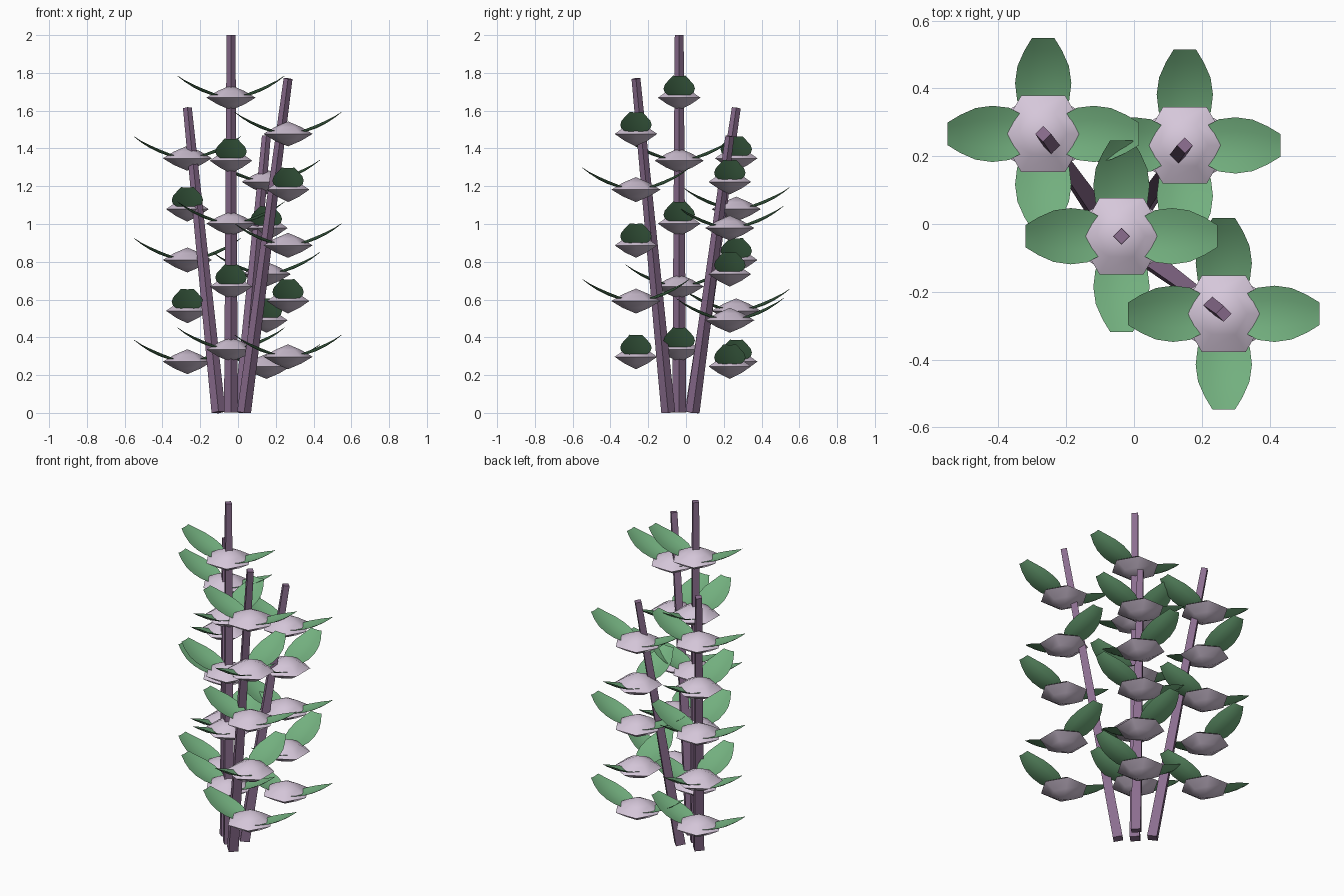
import bpy, bmesh, math
from mathutils import Vector, Matrix

if "Cube" in bpy.data.objects:
    bpy.data.objects.remove(bpy.data.objects["Cube"])


def material(name, rgb):
    m = bpy.data.materials.new(name)
    m.diffuse_color = (*rgb, 1)
    m.use_nodes = True
    m.node_tree.nodes["Principled BSDF"].inputs["Base Color"].default_value = m.diffuse_color
    return m


STEM = material("stem_purple", (0.26, 0.155, 0.275))
BUD = material("bud_lilac", (0.67, 0.57, 0.70))
LEAF = material("leaf_green", (0.17, 0.43, 0.21))


def finish(name, bm, mat, angle):
    bmesh.ops.recalc_face_normals(bm, faces=bm.faces) if mat != LEAF else None
    me = bpy.data.meshes.new(name)
    bm.to_mesh(me)
    bm.free()
    me.materials.append(mat)
    ob = bpy.data.objects.new(name, me)
    bpy.context.collection.objects.link(ob)
    bpy.ops.object.select_all(action='DESELECT')
    bpy.context.view_layer.objects.active = ob
    ob.select_set(True)
    bpy.ops.object.shade_smooth_by_angle(angle=math.radians(angle))
    return ob


# Tapered four-sided stem from base to tip
def stem(name, base, tip):
    b, t = Vector(base), Vector(tip)
    axis = t - b
    rot = Vector((0, 0, 1)).rotation_difference(axis).to_matrix().to_4x4()
    bm = bmesh.new()
    bmesh.ops.create_cone(bm, cap_ends=True, segments=4, radius1=0.037,
                          radius2=0.0235, depth=axis.length,
                          matrix=Matrix.Translation((b + t) / 2) @ rot)
    finish(name, bm, STEM, 30)


# Six-sided flattened bud, pointed above and below
def add_bud(bm, mat):
    rings = [[bm.verts.new(mat @ Vector((r * math.cos(k * math.pi / 3),
                                         r * math.sin(k * math.pi / 3), z)))
              for k in range(6)]
             for r, z in ((0.07, -0.036), (0.13, 0), (0.07, 0.036))]
    bottom = bm.verts.new(mat @ Vector((0, 0, -0.066)))
    top = bm.verts.new(mat @ Vector((0, 0, 0.066)))
    for k in range(6):
        n = (k + 1) % 6
        bm.faces.new((bottom, rings[0][n], rings[0][k]))
        for lo, hi in zip(rings, rings[1:]):
            bm.faces.new((lo[k], lo[n], hi[n], hi[k]))
        bm.faces.new((rings[2][k], rings[2][n], top))


# Cupped, upward-curving leaf blade: (distance, half width)
BLADE = [(0.03, 0.025), (0.065, 0.058), (0.10, 0.077), (0.15, 0.083),
         (0.20, 0.076), (0.245, 0.056), (0.283, 0.033)]


def add_leaf(bm, mat):
    rows = []
    for r, w in BLADE:
        z = 0.114 * (r / 0.283) ** 2.1
        rows.append([bm.verts.new(mat @ Vector(
            (r, s * w, z + 0.018 * (s * w / 0.083) ** 2)))
            for s in (-1, -0.5, 0, 0.5, 1)])
    for a, b in zip(rows, rows[1:]):
        for k in range(4):
            bm.faces.new((a[k], b[k], b[k + 1], a[k + 1]))


# Each stalk: base xy, tip xy, height
stalks = {
    "centre": ((-0.037, -0.036), (-0.037, -0.036), 2.0),
    "back_left": ((-0.103, 0.03), (-0.268, 0.266), 1.615),
    "front_right": ((0.032, -0.094), (0.265, -0.265), 1.77),
    "back_right": ((0.015, 0.035), (0.15, 0.232), 1.465),
}
for name, (base, tip, h) in stalks.items():
    stem(name + "_stem", (*base, 0.003), (*tip, h))
    buds, leaves = bmesh.new(), bmesh.new()
    for k in range(1, 6):
        # Leaf pairs alternate by a quarter turn at each level
        turn = (k + 1) % 2 * math.pi / 2
        at = Matrix.Translation((*tip, h * k / 6 + 0.002))
        add_bud(buds, at @ Matrix.Rotation(turn, 4, 'Z'))
        for side in (0, math.pi):
            add_leaf(leaves, at @ Matrix.Rotation(turn + side, 4, 'Z'))
    finish(name + "_buds", buds, BUD, 50)
    finish(name + "_leaves", leaves, LEAF, 60)
